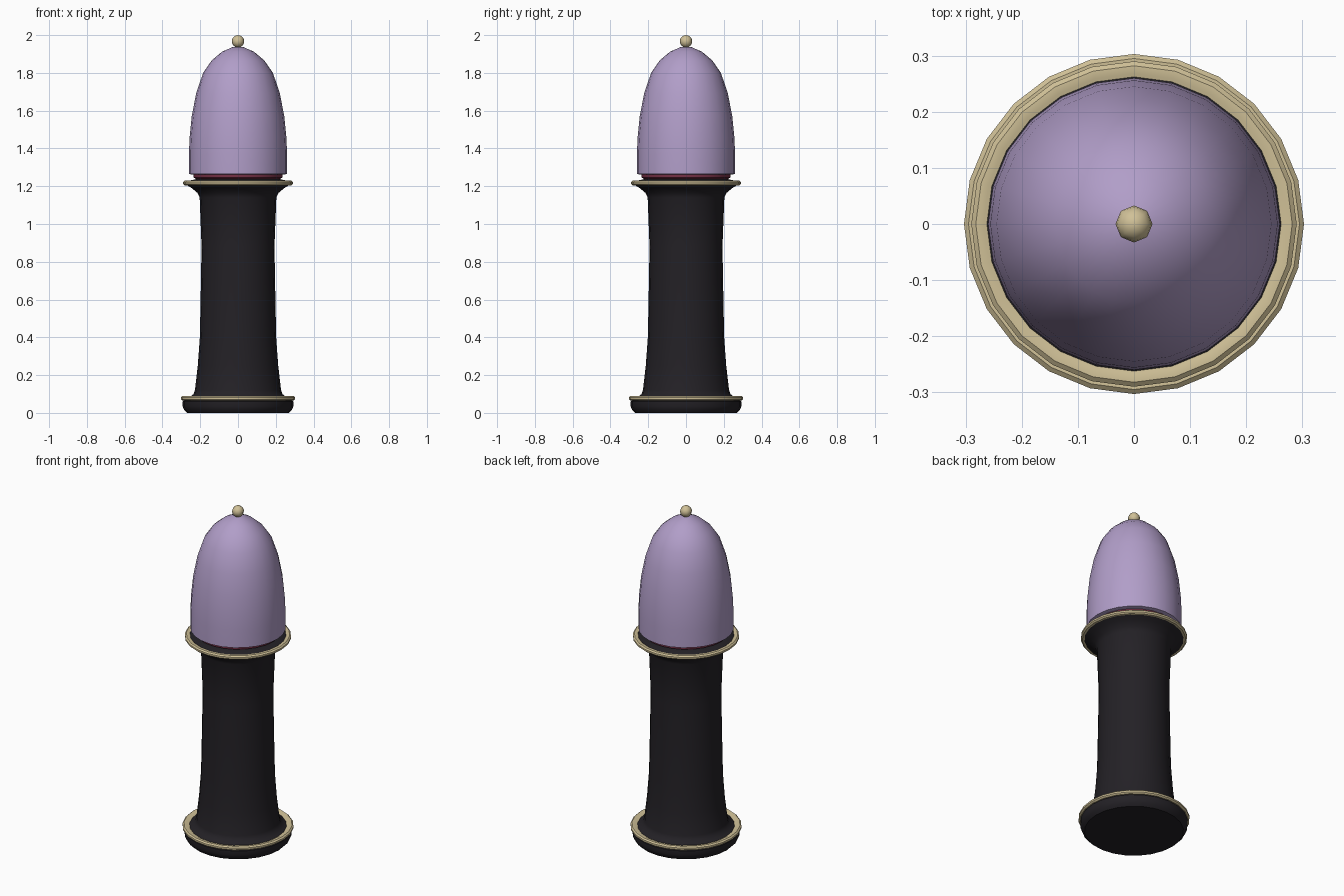
import bpy, math

if "Cube" in bpy.data.objects:
    bpy.data.objects.remove(bpy.data.objects["Cube"])

SEG = 24


def material(name, rgb):
    m = bpy.data.materials.new(name)
    m.diffuse_color = (*rgb, 1)
    m.use_nodes = True
    m.node_tree.nodes["Principled BSDF"].inputs["Base Color"].default_value = m.diffuse_color
    return m


BLACK = material("black", (0.017, 0.015, 0.019))
GOLD = material("gold", (0.63, 0.53, 0.31))
LILAC = material("lilac", (0.44, 0.34, 0.58))
RED = material("dark_red", (0.18, 0.03, 0.06))


def finish(obj, name, mat, angle=40):
    obj.name = name
    obj.data.materials.append(mat)
    bpy.ops.object.select_all(action='DESELECT')
    obj.select_set(True)
    bpy.context.view_layer.objects.active = obj
    bpy.ops.object.shade_smooth_by_angle(angle=math.radians(angle))


def lathe(name, profile, mat):
    """Spin (radius, z) points, listed bottom to top, into a closed solid."""
    verts, rings, faces = [], [], []
    for r, z in profile:
        n = 1 if r == 0 else SEG
        rings.append([len(verts) + i for i in range(n)])
        verts += [(r * math.cos(math.tau * i / SEG), r * math.sin(math.tau * i / SEG), z)
                  for i in range(n)]
    for a, b in zip(rings, rings[1:]):
        for i in range(SEG):
            j = (i + 1) % SEG
            if len(a) == 1:
                faces.append((a[0], b[j], b[i]))
            elif len(b) == 1:
                faces.append((a[i], a[j], b[0]))
            else:
                faces.append((a[i], a[j], b[j], b[i]))
    if len(rings[0]) > 1:
        faces.append(rings[0][::-1])
    if len(rings[-1]) > 1:
        faces.append(rings[-1])
    mesh = bpy.data.meshes.new(name)
    mesh.from_pydata(verts, [], faces)
    obj = bpy.data.objects.new(name, mesh)
    bpy.context.collection.objects.link(obj)
    finish(obj, name, mat)


# Foot, column and flared collar
lathe("column", [(0.27, 0.0), (0.285, 0.015), (0.293, 0.035), (0.293, 0.06), (0.28, 0.075),
                 (0.255, 0.085), (0.235, 0.10), (0.228, 0.12), (0.213, 0.25), (0.202, 0.40),
                 (0.198, 0.60), (0.193, 0.88), (0.203, 1.14), (0.215, 1.165), (0.245, 1.19),
                 (0.27, 1.205), (0.27, 1.222), (0.255, 1.23), (0.22, 1.238)], BLACK)

# Gold trim rings
for name, r, z in (("lower_ring", 0.303, 0.077), ("upper_ring", 0.29, 1.217)):
    lathe(name, [(r - 0.04, z - 0.012), (r - 0.008, z - 0.012), (r, z - 0.005),
                 (r, z + 0.005), (r - 0.008, z + 0.012), (r - 0.022, z + 0.012),
                 (r - 0.04, z + 0.003)], GOLD)

# Red neck band
lathe("neck_band", [(0.215, 1.235), (0.236, 1.246), (0.236, 1.268)], RED)

# Domed head
lathe("head", [(0.245, 1.262), (0.26, 1.266), (0.26, 1.37), (0.256, 1.46), (0.245, 1.57),
               (0.222, 1.69), (0.185, 1.80), (0.14, 1.865), (0.085, 1.912), (0.03, 1.936),
               (0, 1.94)], LILAC)

# Finial ball
bpy.ops.mesh.primitive_uv_sphere_add(segments=8, ring_count=8, radius=0.033,
                                     location=(0, 0, 1.967))
finish(bpy.context.object, "finial", GOLD, 60)
